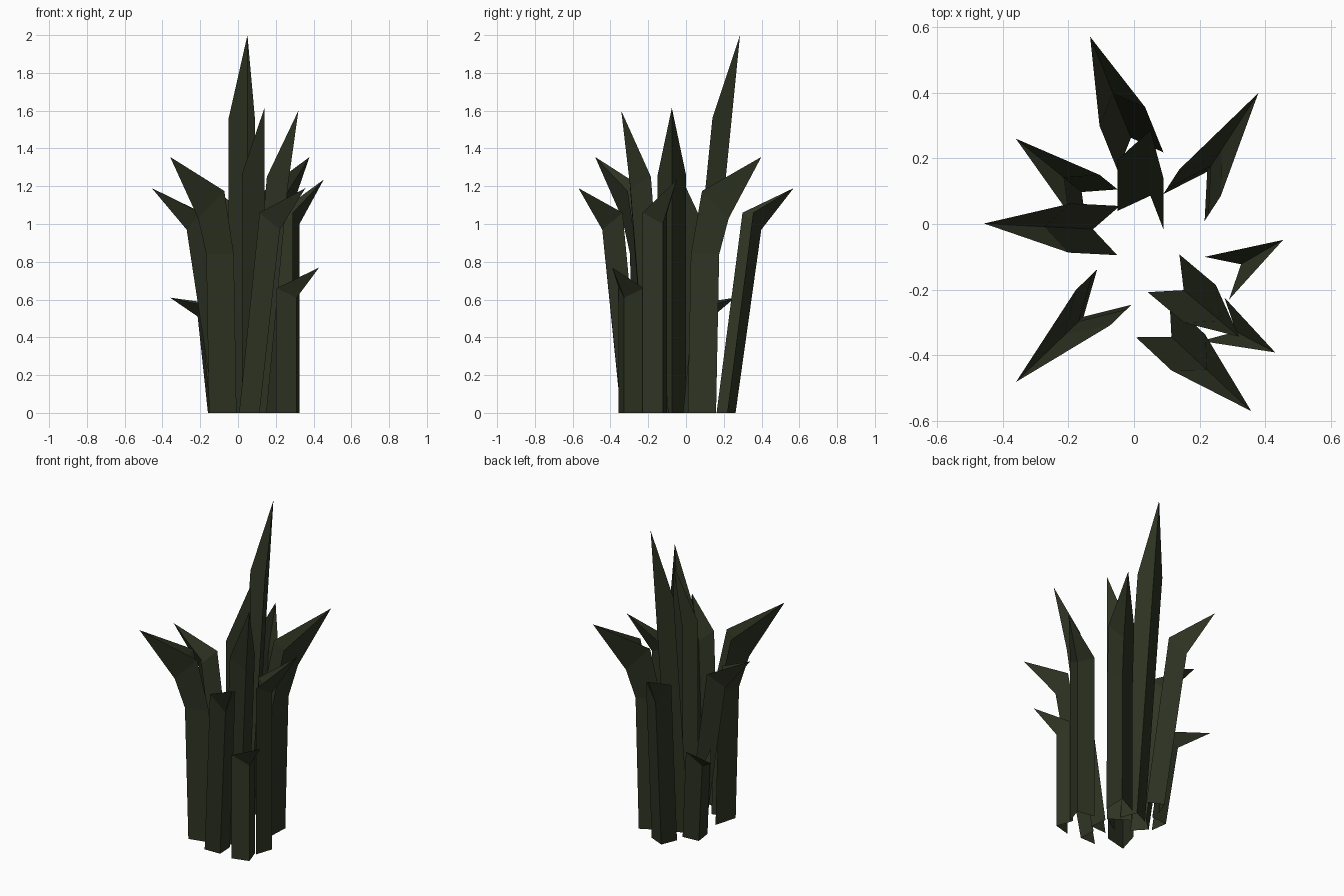
import bpy
from math import cos, sin, radians

cube = bpy.data.objects.get("Cube")
if cube:
    bpy.data.objects.remove(cube, do_unlink=True)

GREEN = (0.028, 0.035, 0.017, 1)
leaf = bpy.data.materials.new("dark_leaf_green")
leaf.use_nodes = True
leaf.diffuse_color = GREEN
bsdf = leaf.node_tree.nodes["Principled BSDF"]
bsdf.inputs["Base Color"].default_value = GREEN
bsdf.inputs["Roughness"].default_value = 0.9

HALF_WIDTH = 0.075


def blade(name, base, azimuth, rows, tip, lean=0):
    """Folded open blade: each row is (edge reach, edge z, ridge reach, ridge z)."""
    a = radians(azimuth)

    def place(reach, side, z):
        return (base[0] + reach * cos(a) - side * sin(a),
                base[1] + reach * sin(a) + side * cos(a) + lean * z, z)

    verts, faces = [], []
    for edge_r, edge_z, ridge_r, ridge_z in rows:
        verts += [place(edge_r, -HALF_WIDTH, edge_z), place(ridge_r, 0, ridge_z),
                  place(edge_r, HALF_WIDTH, edge_z)]
    for i in range(len(rows) - 1):
        for k in (3 * i, 3 * i + 1):
            faces.append((k, k + 1, k + 4, k + 3))
    # Pointed end
    end = len(verts)
    verts.append(place(tip[0], 0, tip[1]))
    faces += [(end - 3, end - 2, end), (end - 2, end - 1, end)]

    mesh = bpy.data.meshes.new(name)
    mesh.from_pydata(verts, [], faces)
    mesh.materials.append(leaf)
    obj = bpy.data.objects.new(name, mesh)
    bpy.context.collection.objects.link(obj)


# Tall upright blades
blade("tallest_blade", (0.02, 0.012), 68, [(0, 0, 0.08, 0), (0, 1.56, 0.08, 1.5)], (0.08, 2), 0.1)
blade("upright_blade", (0.02, -0.075), 0, [(0, 0, 0.12, 0), (0, 1.26, 0.12, 1.2)], (0.12, 1.615))
blade("leaning_blade", (0.09, -0.15), -40, [(0, 0, 0.08, 0), (0.145, 1.25, 0.225, 1.19)], (0.3, 1.6))

# Blades that bend outward twice
bent = [(0, 0, 0.13, 0), (0.02, 0.84, 0.15, 0.84), (0.09, 1.175, 0.21, 1.03)]
for name, base, azimuth in (("bent_blade_back_left", (0.152, 0.05), 57),
                            ("bent_blade_front_right", (-0.06, -0.192), 224)):
    blade(name, base, azimuth, bent, (0.416, 1.355))

# Splayed blades
splayed = [(0, 0, 0.078, 0), (0.148, 1.06, 0.225, 0.97)]
for name, base, azimuth in (("splayed_blade_back", (0.02, 0.19), 112),
                            ("splayed_blade_right", (-0.047, -0.02), 177),
                            ("splayed_blade_front", (0.057, -0.29), -43)):
    blade(name, base, azimuth, splayed, (0.41, 1.19))

# Straight blades with hooked tips
blade("hooked_blade_left", (0.252, -0.165), 30, [(0, 0, 0.085, 0), (0, 1.06, 0.085, 1)], (0.233, 1.235))
blade("short_blade_front", (0.24, -0.29), -28, [(0, 0, 0.08, 0), (0, 0.66, 0.08, 0.61)], (0.215, 0.77))
blade("short_blade_back", (-0.097, 0.047), 141, [(0, 0, 0.08, 0), (0.07, 0.575, 0.15, 0.51)], (0.338, 0.61))
